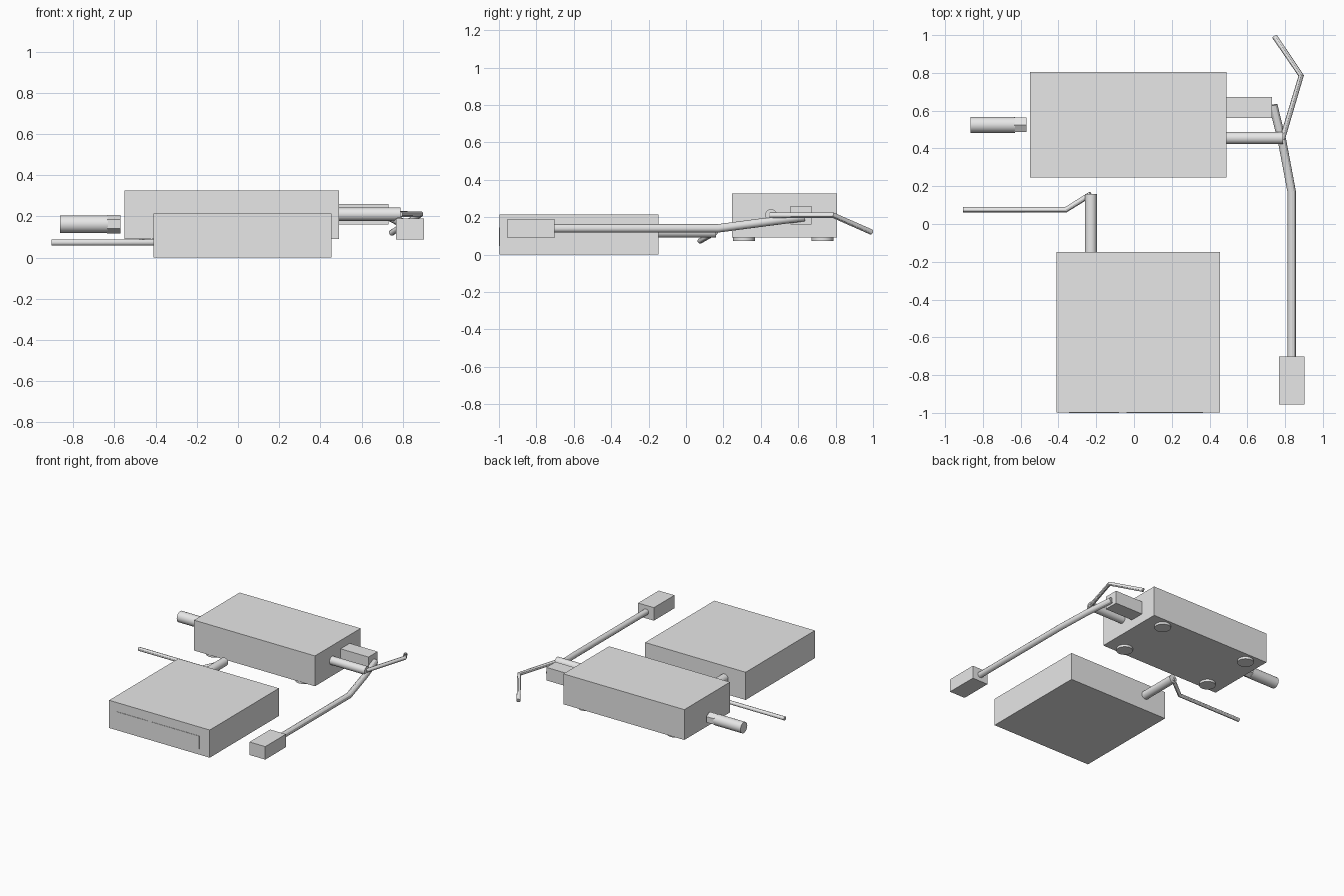
import bpy
from math import pi
from mathutils import Vector

if "Cube" in bpy.data.objects:
    bpy.data.objects.remove(bpy.data.objects["Cube"], do_unlink=True)

grey = bpy.data.materials.new("plain grey")
grey.use_nodes = True
grey.diffuse_color = (0.8, 0.8, 0.8, 1)
grey.node_tree.nodes["Principled BSDF"].inputs["Base Color"].default_value = (0.8, 0.8, 0.8, 1)


def finish(name, smooth=False):
    ob = bpy.context.object
    ob.name = ob.data.name = name
    ob.data.materials.append(grey)
    if smooth:
        bpy.ops.object.shade_smooth_by_angle()
    return ob


def box(name, x, y, z):
    """Box given by its (min, max) range on each axis."""
    centre = [(a + b) / 2 for a, b in (x, y, z)]
    bpy.ops.mesh.primitive_cube_add(size=1, location=centre)
    ob = finish(name)
    for v in ob.data.vertices:
        v.co = [c * (b - a) for c, (a, b) in zip(v.co, (x, y, z))]


def rod(name, start, end, radius, sides=32):
    """Straight prism or cylinder between two points."""
    start, end = Vector(start), Vector(end)
    axis = end - start
    bpy.ops.mesh.primitive_cylinder_add(
        vertices=sides, radius=radius, depth=axis.length, location=(start + end) / 2,
        rotation=axis.to_track_quat('Z', 'Y').to_euler())
    return finish(name, smooth=sides > 8)


def cable(name, points, radius):
    """Round cable bent sharply at each point."""
    curve = bpy.data.curves.new(name, 'CURVE')
    curve.dimensions = '3D'
    curve.bevel_depth = radius
    curve.bevel_resolution = 4
    curve.use_fill_caps = True
    spline = curve.splines.new('POLY')
    spline.points.add(len(points) - 1)
    for p, co in zip(spline.points, points):
        p.co = (*co, 1)
    ob = bpy.data.objects.new(name, curve)
    bpy.context.collection.objects.link(ob)
    bpy.ops.object.select_all(action='DESELECT')
    ob.select_set(True)
    bpy.context.view_layer.objects.active = ob
    bpy.ops.object.convert(target='MESH')
    finish(name, smooth=True)


# Front unit with two thin face plates
box("front_unit", (-0.41, 0.455), (-0.997, -0.147), (0, 0.215))
box("face_plate_right", (-0.345, -0.08), (-1.0, -0.996), (0.045, 0.145))
box("face_plate_left", (-0.04, 0.365), (-1.0, -0.996), (0.045, 0.145))

# Lead from the back of the front unit
rod("front_unit_plug", (-0.228, -0.147, 0.122), (-0.228, 0.16, 0.122), 0.032)
cable("front_unit_cable", [(-0.228, 0.158, 0.12), (-0.36, 0.076, 0.073),
                           (-0.905, 0.076, 0.073)], 0.0145)

# Rear unit on four round feet
box("rear_unit", (-0.55, 0.49), (0.245, 0.806), (0.09, 0.326))
for i, x in enumerate((-0.42, 0.347)):
    for j, y in enumerate((0.31, 0.73)):
        rod(f"foot_{i * 2 + j + 1}", (x, y, 0.072), (x, y, 0.092), 0.058)

# Connector with a hexagonal collar, just clear of the rear unit
hexagon = rod("connector_collar", (-0.635, 0.525, 0.163), (-0.57, 0.525, 0.163), 0.045, 6)
top = max(v.z for v in (hexagon.rotation_euler.to_matrix() @ w.co for w in hexagon.data.vertices))
if top < 0.044:  # turn so that a corner points up
    hexagon.rotation_euler.rotate_axis('Z', pi / 2)
rod("connector_barrel", (-0.865, 0.525, 0.163), (-0.63, 0.525, 0.163), 0.042)

# Round plug and its cable
rod("round_plug", (0.49, 0.455, 0.211), (0.79, 0.455, 0.211), 0.032)
cable("rear_cable", [(0.785, 0.45, 0.211), (0.885, 0.785, 0.211),
                     (0.745, 0.992, 0.12)], 0.0145)

# Square plug, its cable and the end block
box("square_plug", (0.49, 0.73), (0.56, 0.672), (0.16, 0.261))
cable("block_cable", [(0.737, 0.63, 0.2), (0.785, 0.435, 0.175),
                      (0.835, 0.17, 0.14), (0.835, -0.71, 0.14)], 0.0225)
box("end_block", (0.768, 0.903), (-0.955, -0.702), (0.089, 0.19))
